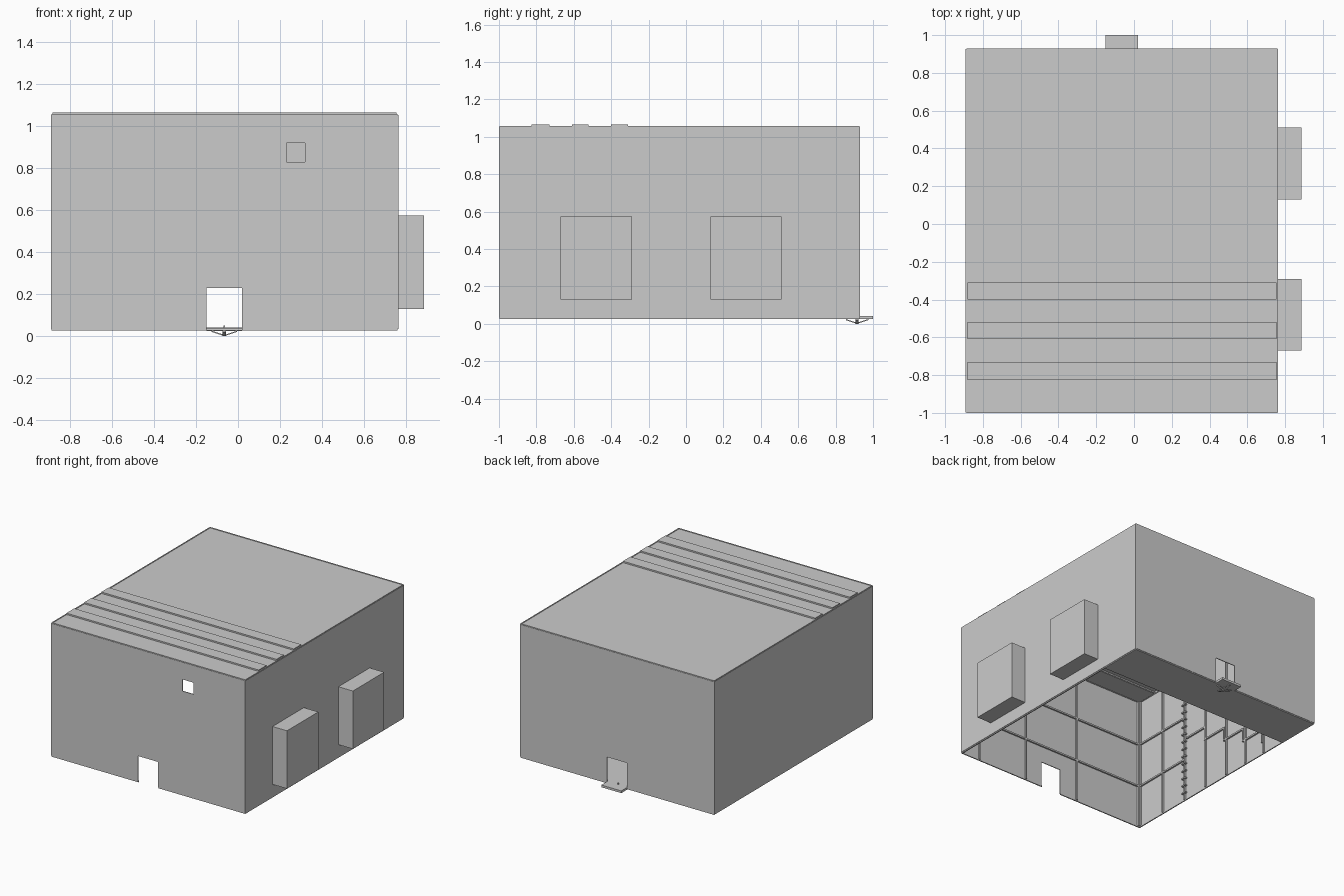
import bpy, bmesh, math
from mathutils import Vector

if "Cube" in bpy.data.objects:
    bpy.data.objects.remove(bpy.data.objects["Cube"])

X0, X1, Y0, Y1, Z0, Z1 = -0.888, 0.76, -0.997, 0.927, 0.035, 1.052
T = 0.006


def finish(name, bm):
    bmesh.ops.recalc_face_normals(bm, faces=bm.faces)
    me = bpy.data.meshes.new(name)
    bm.to_mesh(me)
    bm.free()
    ob = bpy.data.objects.new(name, me)
    bpy.context.collection.objects.link(ob)
    return ob


def add_box(bm, a, b):
    vs = bmesh.ops.create_cube(bm, size=1)["verts"]
    for v in vs:
        v.co = Vector([(a[i] + b[i]) / 2 + v.co[i] * (b[i] - a[i]) for i in range(3)])
    return vs


def boxes(name, spans):
    bm = bmesh.new()
    for a, b in spans:
        add_box(bm, a, b)
    return finish(name, bm)


def thicken(ob, offset=0):
    m = ob.modifiers.new("thickness", "SOLIDIFY")
    m.thickness, m.offset = T, offset


def panel(name, axis, pos, u, v, holes=()):
    """Thin wall normal to an axis, with rectangular holes (u0, u1, v0, v1)."""
    us = sorted({*u, *[h[i] for h in holes for i in (0, 1)]})
    vs = sorted({*v, *[h[i] for h in holes for i in (2, 3)]})
    bm = bmesh.new()
    for a, b in zip(us, us[1:]):
        for c, d in zip(vs, vs[1:]):
            mu, mv = (a + b) / 2, (c + d) / 2
            if any(h[0] < mu < h[1] and h[2] < mv < h[3] for h in holes):
                continue
            pts = []
            for p in ((a, c), (b, c), (b, d), (a, d)):
                q = list(p)
                q.insert(axis, pos)
                pts.append(bm.verts.new(q))
            bm.faces.new(pts)
    bmesh.ops.remove_doubles(bm, verts=bm.verts, dist=1e-5)
    ob = finish(name, bm)
    thicken(ob)
    return ob


def open_box(name, a, b, axis):
    """Thin shell box whose low side on the axis is open."""
    bm = bmesh.new()
    add_box(bm, a, b)
    bm.normal_update()
    low = [f for f in bm.faces if f.normal[axis] < -0.9]
    bmesh.ops.delete(bm, geom=low, context="FACES")
    thicken(finish(name, bm), -1)


# Outer walls with doorways, small window and bay openings
door = (-0.15, 0.02, Z0, 0.23)
bays = [(-0.67, -0.29), (0.13, 0.51)]
panel("front_wall", 1, Y0, (X0, X1), (Z0, Z1), [door, (0.23, 0.32, 0.83, 0.92)])
panel("back_wall", 1, Y1, (X0, X1), (Z0, Z1), [door])
panel("left_wall", 0, X0, (Y0, Y1), (Z0, Z1))
panel("right_wall", 0, X1, (Y0, Y1), (Z0, Z1), [(a, b, 0.13, 0.575) for a, b in bays])
for a, b in bays:
    open_box("window_bay", (X1, a, 0.13), (0.886, b, 0.575), 0)

# Roof with three raised troughs
troughs = [(-0.825, -0.73), (-0.61, -0.52), (-0.40, -0.31)]
panel("roof", 2, Z1, (X0, X1), (Y0, Y1), [(X0 + 0.006, X1 - 0.006, a, b) for a, b in troughs])
for a, b in troughs:
    open_box("roof_trough", (X0 + 0.006, a, Z1), (X1 - 0.006, b, 1.066), 2)

# Floor strip along the back and the door step
boxes("back_floor", [((X0, 0.58, 0.027), (X1, Y1, 0.038))])
boxes("door_step", [((-0.15, Y1, 0.025), (0.02, 1.0, 0.042))])

# Small cross-armed bracket under the step
bm = bmesh.new()
c = Vector((-0.065, 0.915, 0.0))
for dx, dy in ((1, 0), (-1, 0), (0, 1), (0, -1)):
    for v in add_box(bm, (0, -0.008, 0), (0.06, 0.008, 0.006)):
        out, side, up = v.co
        v.co = c + Vector((dx * out - dy * side, dy * out + dx * side, up + out * 0.33))
add_box(bm, c + Vector((-0.004, -0.004, 0)), c + Vector((0.004, 0.004, 0.05)))
finish("step_bracket", bm)

# Rims round the top and bottom edges, left open at the front door
I = 0.008
rim = []
for z0, z1 in ((0.027, 0.037), (1.046, 1.058)):
    rim += [((X0, Y0, z0), (X0 + I, Y1, z1)), ((X1 - I, Y0, z0), (X1, Y1, z1)),
            ((X0, Y1 - I, z0), (X1, Y1, z1))]
rim += [((X0, Y0, 0.027), (-0.15, Y0 + I, 0.037)), ((0.02, Y0, 0.027), (X1, Y0 + I, 0.037)),
        ((X0, Y0, 1.046), (X1, Y0 + I, 1.058))]
boxes("edge_rims", rim)

# Interior posts and rails on the walls
D, W = 0.012, 0.006
L, R, F, B = X0 + T / 2, X1 - T / 2, Y0 + T / 2, Y1 - T / 2
boxes("left_posts", [((L, y - W, Z0), (L + D, y + W, Z1))
                     for y in (-0.98, -0.73, -0.49, -0.26, -0.03, 0.18, 0.38, 0.73)])
boxes("right_posts", [((R - D, y - W, Z0), (R, y + W, Z1))
                      for y in (-0.98, -0.69, -0.05, 0.53, 0.73, 0.9)])
boxes("front_posts", [((x - W, F, Z0), (x + W, F + D, Z1)) for x in (-0.87, -0.30, 0.17, 0.6)])
boxes("back_posts", [((x - W, B - D, Z0), (x + W, B, Z1)) for x in (-0.87, -0.30, 0.17, 0.6)])
rails = []
for z in (0.36, 0.7):
    rails += [((X0, F, z - W), (X1, F + D, z + W)), ((X0, B - D, z - W), (X1, B, z + W)),
              ((L, Y0, z - W), (L + D, -0.49, z + W))]
rails.append(((R - D, Y0, 0.7), (R, Y1, 0.712)))
boxes("wall_rails", rails)

# Stepped trim descending along the left wall
steps = []
for i in range(4):
    y, z = -0.47 + i * 0.21, 0.52 - i * 0.1
    steps += [((L, y, z), (L + D, y + 0.21, z + 0.012)),
              ((L, y + 0.2, z - 0.1), (L + D, y + 0.212, z))]
boxes("stepped_trim", steps)

# Column of small rungs on the left wall
boxes("wall_rungs", [((L, -0.51, 0.08 + i * 0.06), (L + 0.02, -0.47, 0.09 + i * 0.06))
                     for i in range(15)])
